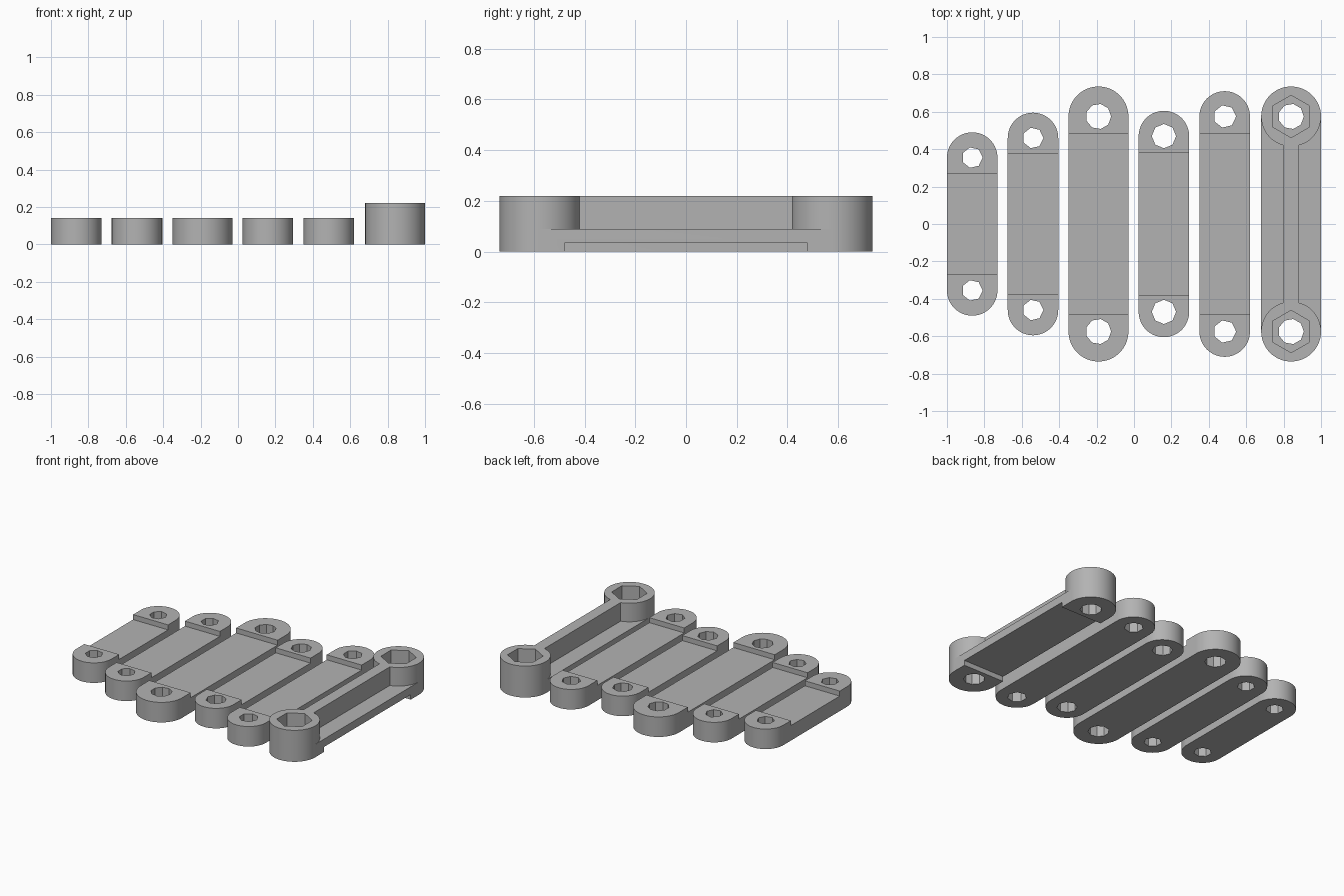
import bpy, bmesh
from math import sin, cos, pi, asin

cube = bpy.data.objects.get("Cube")
if cube:
    bpy.data.objects.remove(cube, do_unlink=True)

grey = bpy.data.materials.new("plain grey")
grey.use_nodes = True
colour = (0.45, 0.45, 0.45, 1)
grey.diffuse_color = colour
grey.node_tree.nodes["Principled BSDF"].inputs["Base Color"].default_value = colour


def prism(name, outline, z0, z1):
    """Extrude a flat outline from z0 up to z1."""
    bm = bmesh.new()
    face = bm.faces.new([bm.verts.new((x, y, z0)) for x, y in outline])
    top = bmesh.ops.extrude_face_region(bm, geom=[face])["geom"]
    bmesh.ops.translate(bm, vec=(0, 0, z1 - z0),
                        verts=[v for v in top if isinstance(v, bmesh.types.BMVert)])
    bmesh.ops.recalc_face_normals(bm, faces=bm.faces)
    mesh = bpy.data.meshes.new(name)
    bm.to_mesh(mesh)
    bm.free()
    obj = bpy.data.objects.new(name, mesh)
    bpy.context.collection.objects.link(obj)
    mesh.materials.append(grey)
    return obj


def arc(x, y, r, start, end, steps):
    return [(x + r * cos(start + (end - start) * i / steps),
             y + r * sin(start + (end - start) * i / steps)) for i in range(steps + 1)]


def polygon(x, y, r, sides, turn=0):
    return arc(x, y, r, turn, turn + 2 * pi, sides)[:-1]


def stadium(x, r, c):
    return arc(x, c, r, 0, pi, 40) + arc(x, -c, r, pi, 2 * pi, 40)


def box(x, w, y):
    return [(x - w, -y), (x + w, -y), (x + w, y), (x - w, y)]


def cut(obj, cutters):
    """Subtract each cutter, then shade the round ends smooth."""
    bpy.context.view_layer.objects.active = obj
    for cutter in cutters:
        cutter.hide_render = True
        mod = obj.modifiers.new("cut", "BOOLEAN")
        mod.operation, mod.solver, mod.object = "DIFFERENCE", "EXACT", cutter
        bpy.ops.object.modifier_apply(modifier=mod.name)
        bpy.data.objects.remove(cutter, do_unlink=True)
    bpy.ops.object.select_all(action="DESELECT")
    obj.select_set(True)
    bpy.ops.object.shade_smooth_by_angle(angle=pi / 7)


def holes(x, c, r, sides):
    return [prism("hole_cutter", polygon(x, s * c, r, sides), -0.1, 0.4) for s in (-1, 1)]


# Flat links: centre x, end radius, hole distance, recess half length, hole radius, hole sides
links = [
    (-0.865, 0.135, 0.355, 0.27, 0.056, 7),
    (-0.54, 0.135, 0.46, 0.378, 0.056, 7),
    (-0.19, 0.16, 0.575, 0.48, 0.068, 9),
    (0.16, 0.135, 0.47, 0.38, 0.065, 8),
    (0.485, 0.135, 0.575, 0.48, 0.061, 7),
]
for n, (x, r, c, recess, hole, sides) in enumerate(links, 1):
    link = prism(f"flat_link_{n}", stadium(x, r, c), 0, 0.14)
    top_recess = prism("recess_cutter", box(x, 0.3, recess), 0.105, 0.3)
    cut(link, [top_recess] + holes(x, c, hole, sides))

# Ribbed link: round bosses, central rib, side flanges and hex nut pockets
x, r, c, rib = 0.84, 0.16, 0.575, 0.04
ribbed = prism("ribbed_link", stadium(x, r, c), 0, 0.22)
cutters = [prism("under_recess_cutter", box(x, 0.3, 0.48), -0.1, 0.035)]
inner = arc(0, c, r, 0, asin(rib / r) - pi / 2, 20)
pocket = [(r + 0.05, c)] + inner + [(px, -py) for px, py in reversed(inner)] + [(r + 0.05, -c)]
for side in (-1, 1):
    cutters.append(prism("flange_cutter", [(x + side * px, py) for px, py in pocket], 0.09, 0.4))
    cutters.append(prism("hex_cutter", polygon(x, side * c, 0.113, 6, pi / 2), 0.09, 0.4))
cut(ribbed, cutters + holes(x, c, 0.068, 9))
